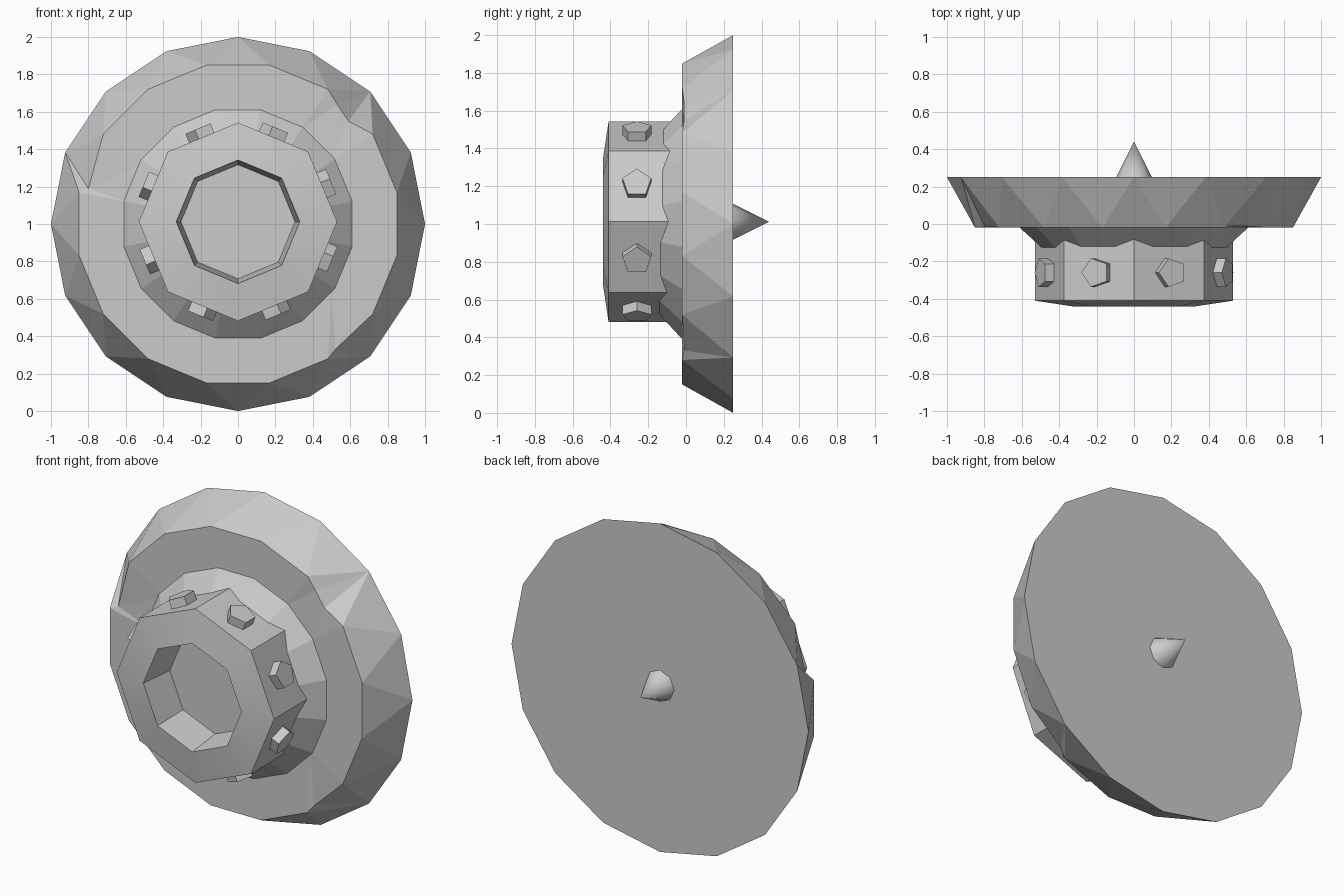
import bpy, bmesh, math
from math import cos, sin, pi, radians
from mathutils import Matrix, Vector

cube = bpy.data.objects.get("Cube")
if cube:
    bpy.data.objects.remove(cube, do_unlink=True)

grey = bpy.data.materials.new("stone grey")
grey.use_nodes = True
colour = (0.6, 0.6, 0.6, 1)
grey.diffuse_color = colour
grey.node_tree.nodes["Principled BSDF"].inputs["Base Color"].default_value = colour

HUB_Z = 1.012


def finish(name, bm, smooth_angle=None):
    bmesh.ops.recalc_face_normals(bm, faces=bm.faces)
    mesh = bpy.data.meshes.new(name)
    bm.to_mesh(mesh)
    bm.free()
    mesh.materials.append(grey)
    obj = bpy.data.objects.new(name, mesh)
    bpy.context.collection.objects.link(obj)
    if smooth_angle:
        bpy.ops.object.select_all(action='DESELECT')
        obj.select_set(True)
        bpy.context.view_layer.objects.active = obj
        bpy.ops.object.shade_smooth_by_angle(angle=radians(smooth_angle))
    return obj


def ring(bm, n, r, y, z, phase=0.0):
    """Circle of vertices around the y axis."""
    return [bm.verts.new((r * cos(2 * pi * (i + phase) / n), y,
                          z + r * sin(2 * pi * (i + phase) / n))) for i in range(n)]


def lathe(name, profile, n, z, phase=0.0, smooth_angle=None):
    """Closed faceted solid from (radius, y) pairs."""
    bm = bmesh.new()
    rings = [ring(bm, n, r, y, z, phase) for r, y in profile]
    for a, b in zip(rings, rings[1:]):
        for i in range(n):
            j = (i + 1) % n
            bm.faces.new((a[i], a[j], b[j], b[i]))
    bm.faces.new(rings[0])
    bm.faces.new(rings[-1])
    return finish(name, bm, smooth_angle)


# Shield disc: wide back rim, offset front rim, chipped front edge
SIDES = 16
chips = {1: [(0.59, 0.55), (0.53, 0.64)], 6: [(-0.80, 0.19)], 13: [(0.52, -0.67)]}
bm = bmesh.new()
back = ring(bm, SIDES, 1.0, 0.25, 1.0)
front = ring(bm, SIDES, 0.866, -0.02, 1.0, 0.5)
inner = ring(bm, SIDES, 0.6, -0.02, 1.0, 0.5)
bm.faces.new(back)
bm.faces.new(inner)
for i in range(SIDES):
    j = (i + 1) % SIDES
    bm.faces.new((front[i], back[i], back[j]))
    chip = [bm.verts.new((x, -0.01, 1 + z)) for x, z in chips.get(i, [])]
    edge = [front[i], *chip, front[j]]
    for a, b in zip(edge, edge[1:]):
        bm.faces.new((a, back[j], b))
    annulus = bm.faces.new([*edge, inner[j], inner[i]])
    if chip:
        bmesh.ops.triangulate(bm, faces=[annulus])
finish("shield_disc", bm)

# Sloped collar between the disc and the hub
lathe("collar", [(0.64, 0.0), (0.622, -0.02), (0.46, -0.165)], SIDES, 1.0, 0.5)

# Octagonal hub with a recessed socket
lathe("hub", [(0.53, 0.0), (0.53, -0.41), (0.33, -0.44), (0.305, -0.22)],
      8, HUB_Z, smooth_angle=30)

# Five-sided studs, one on each hub face
for k in range(8):
    a = 2 * pi * (k + 0.5) / 8
    outward = Vector((cos(a), 0, sin(a)))
    around = Vector((-sin(a), 0, cos(a)))
    along = Vector((0, 1, 0))
    bm = bmesh.new()
    bmesh.ops.create_cone(bm, cap_ends=True, segments=5, radius1=0.08,
                          radius2=0.08, depth=0.1)
    # Turn one corner to point around the hub
    corner = max(bm.verts, key=lambda v: v.co.x).co
    turn = Matrix.Rotation(-math.atan2(corner.y, corner.x), 4, 'Z')
    frame = Matrix((around, along, outward)).transposed().to_4x4()
    frame.translation = Vector((0, -0.26, HUB_Z)) + outward * 0.492
    bm.transform(frame @ turn)
    finish(f"stud_{k + 1}", bm)

# Pointed spike on the back
bm = bmesh.new()
base = ring(bm, 8, 0.1, 0.24, HUB_Z)
tip = bm.verts.new((0, 0.44, HUB_Z))
bm.faces.new(base)
for i in range(8):
    bm.faces.new((base[i], base[(i + 1) % 8], tip))
finish("back_spike", bm, 60)
